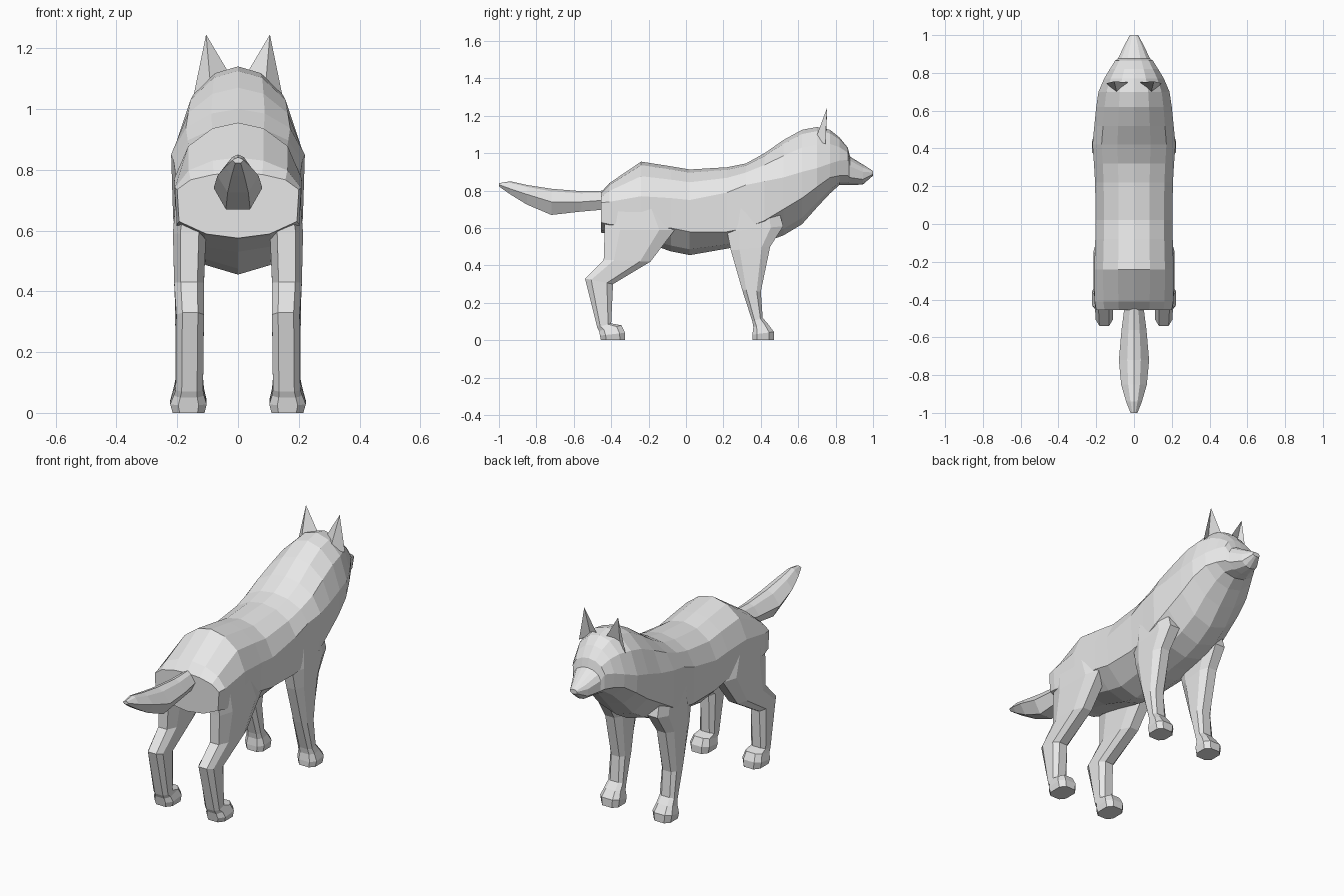
import bpy, bmesh

cube = bpy.data.objects.get("Cube")
if cube:
    bpy.data.objects.remove(cube, do_unlink=True)

grey = bpy.data.materials.new("light grey")
grey.use_nodes = True
grey.diffuse_color = (0.8, 0.8, 0.8, 1)
grey.node_tree.nodes["Principled BSDF"].inputs["Base Color"].default_value = (0.8, 0.8, 0.8, 1)


def make(name, verts, faces, mirror=False):
    """Flat-shaded mesh object, optionally mirrored across x."""
    mesh = bpy.data.meshes.new(name)
    bm = bmesh.new()
    vs = [bm.verts.new(v) for v in verts]
    for f in faces:
        bm.faces.new([vs[i] for i in f])
    bmesh.ops.recalc_face_normals(bm, faces=bm.faces)
    bm.to_mesh(mesh)
    bm.free()
    mesh.materials.append(grey)
    obj = bpy.data.objects.new(name, mesh)
    bpy.context.collection.objects.link(obj)
    if mirror:
        obj.modifiers.new("Mirror", "MIRROR").use_mirror_merge = False
    return obj


def loft(name, rings, mirror=False):
    """Skin a row of equal rings and cap both ends."""
    n = len(rings[0])
    verts = [p for r in rings for p in r]
    faces = [(k * n + i, k * n + (i + 1) % n, (k + 1) * n + (i + 1) % n, (k + 1) * n + i)
             for k in range(len(rings) - 1) for i in range(n)]
    faces += [tuple(range(n)), tuple(range(len(verts) - n, len(verts)))]
    return make(name, verts, faces, mirror)


def symmetric(y, half):
    """Close a half profile running top to bottom into a full ring."""
    return [(x, y, z) for x, z in half] + [(-x, y, z) for x, z in reversed(half) if x > 0]


def body_ring(y, top, mid, low, bottom, w):
    h = top - mid
    return symmetric(y, [(0, top), (0.4 * w, top - 0.1 * h), (0.78 * w, top - 0.42 * h), (w, mid),
                         (0.97 * w, low), (0.52 * w, bottom + 0.25 * (low - bottom)), (0, bottom)])


def tail_ring(y, top, mid, bottom, w):
    return symmetric(y, [(0, top), (0.45 * w, top - 0.2 * (top - mid)), (w, mid),
                         (0.5 * w, bottom), (0, bottom)])


def leg_ring(yb, zb, yf, zf, xi, xo):
    """Tilted rectangle with cut corners between a back and a front point."""
    c = 0.22
    uv = [(c, 0), (1 - c, 0), (1, c), (1, 1 - c), (1 - c, 1), (c, 1), (0, 1 - c), (0, c)]
    return [(xi + (xo - xi) * u, yb + (yf - yb) * v, zb + (zf - zb) * v) for u, v in uv]


# Trunk and neck: y, top, widest height, lower flank, belly, half width
trunk = [
    (-0.455, 0.79, 0.735, 0.63, 0.575, 0.200),
    (-0.41, 0.84, 0.74, 0.62, 0.57, 0.208),
    (-0.24, 0.955, 0.77, 0.60, 0.53, 0.210),
    (-0.08, 0.93, 0.76, 0.60, 0.475, 0.205),
    (0.02, 0.913, 0.75, 0.58, 0.455, 0.203),
    (0.22, 0.925, 0.79, 0.58, 0.49, 0.206),
    (0.32, 0.945, 0.83, 0.60, 0.51, 0.212),
    (0.42, 1.00, 0.85, 0.64, 0.525, 0.220),
    (0.52, 1.07, 0.87, 0.70, 0.56, 0.210),
    (0.62, 1.125, 0.90, 0.76, 0.62, 0.200),
    (0.70, 1.14, 0.92, 0.82, 0.71, 0.188),
]
# Head: forehead, brow step, then the tapering muzzle
head = [
    (0.77, 1.125, 0.945, 0.87, 0.785, 0.158),
    (0.82, 1.085, 0.96, 0.88, 0.83, 0.128),
    (0.865, 1.03, 0.965, 0.88, 0.83, 0.100),
    (0.877, 0.982, 0.93, 0.87, 0.83, 0.084),
    (0.945, 0.94, 0.90, 0.86, 0.832, 0.052),
    (1.0, 0.905, 0.897, 0.887, 0.88, 0.022),
]
loft("body_and_head", [body_ring(*r) for r in trunk + head])

# Tail
loft("tail", [tail_ring(*r) for r in [
    (-0.42, 0.80, 0.75, 0.70, 0.048),
    (-0.56, 0.797, 0.74, 0.688, 0.066),
    (-0.72, 0.81, 0.74, 0.67, 0.080),
    (-0.85, 0.83, 0.78, 0.725, 0.068),
    (-0.94, 0.85, 0.81, 0.78, 0.042),
    (-1.0, 0.84, 0.832, 0.822, 0.018)]])

# Legs: back y, z, front y, z, inner x, outer x, from the hip or shoulder to the sole
loft("hind_legs", [leg_ring(*r) for r in [
    (-0.435, 0.74, -0.14, 0.76, 0.06, 0.202),
    (-0.435, 0.59, -0.06, 0.59, 0.105, 0.214),
    (-0.44, 0.43, -0.19, 0.42, 0.112, 0.210),
    (-0.54, 0.33, -0.39, 0.30, 0.112, 0.203),
    (-0.475, 0.07, -0.40, 0.09, 0.115, 0.205),
    (-0.465, 0.05, -0.345, 0.08, 0.112, 0.212),
    (-0.46, 0.025, -0.325, 0.04, 0.103, 0.223),
    (-0.455, 0.0, -0.325, 0.0, 0.110, 0.215)]], True)
loft("front_legs", [leg_ring(*r) for r in [
    (0.25, 0.80, 0.46, 0.82, 0.08, 0.205),
    (0.22, 0.58, 0.52, 0.61, 0.10, 0.210),
    (0.24, 0.48, 0.45, 0.50, 0.112, 0.210),
    (0.30, 0.27, 0.40, 0.26, 0.115, 0.206),
    (0.355, 0.10, 0.41, 0.12, 0.115, 0.205),
    (0.36, 0.07, 0.44, 0.085, 0.112, 0.212),
    (0.355, 0.03, 0.47, 0.045, 0.103, 0.223),
    (0.355, 0.0, 0.47, 0.0, 0.110, 0.215)]], True)

# Ears: outer, back, inner, hollow and tip points, folded inward at the front
make("ears",
     [(0.145, 0.745, 1.05), (0.09, 0.69, 1.07), (0.028, 0.75, 1.115), (0.092, 0.718, 1.08), (0.105, 0.755, 1.245)],
     [(0, 1, 4), (1, 2, 4), (2, 3, 4), (3, 0, 4), (0, 3, 2, 1)], True)
